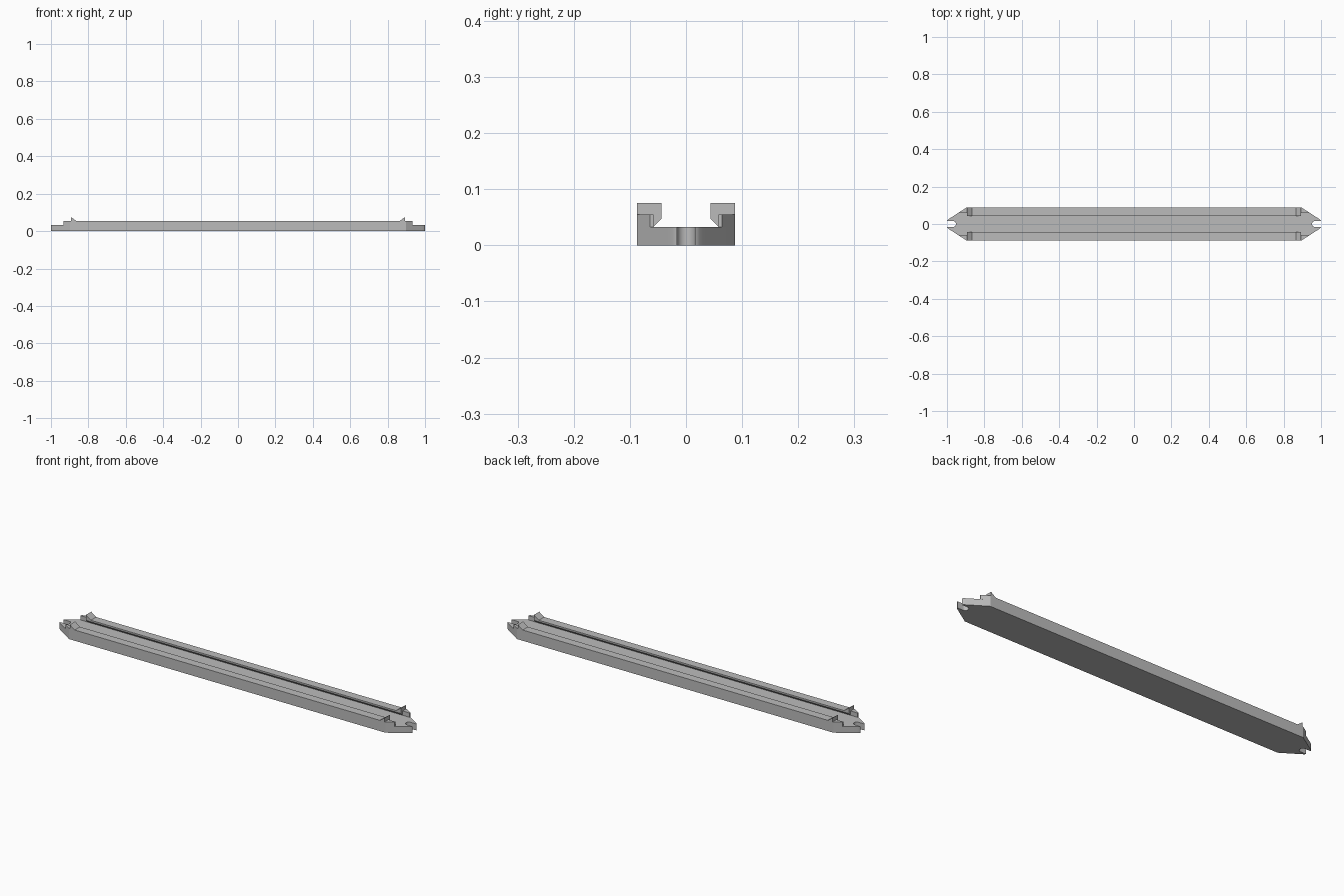
import bpy, bmesh, math
from mathutils import Vector

cube = bpy.data.objects.get("Cube")
if cube:
    bpy.data.objects.remove(cube)

mat = bpy.data.materials.new("plain grey")
mat.use_nodes = True
GREY = (0.5, 0.5, 0.5, 1)
mat.diffuse_color = GREY
mat.node_tree.nodes["Principled BSDF"].inputs["Base Color"].default_value = GREY

HALF_W, FLOOR, TOP, TOOTH_TOP = 0.087, 0.033, 0.055, 0.075
LIP_END, TAPER, STEP = 0.893, 0.897, 0.933
LIP_IN, WALL_IN, SLOT = 0.044, 0.058, 0.016


def prism(name, points, offset):
    """Extrude a closed outline of 3D points along an offset."""
    bm = bmesh.new()
    face = bm.faces.new([bm.verts.new(p) for p in points])
    res = bmesh.ops.extrude_face_region(bm, geom=[face])
    moved = [v for v in res["geom"] if isinstance(v, bmesh.types.BMVert)]
    bmesh.ops.translate(bm, vec=Vector(offset), verts=moved)
    bmesh.ops.recalc_face_normals(bm, faces=bm.faces)
    mesh = bpy.data.meshes.new(name)
    bm.to_mesh(mesh)
    bm.free()
    mesh.materials.append(mat)
    obj = bpy.data.objects.new(name, mesh)
    bpy.context.collection.objects.link(obj)
    return obj


# Base plate: tapered ends with rounded tips and an open round slot
tip = [(TAPER, HALF_W), (0.976, 0.036), (0.985, 0.030),
       (0.993, 0.0245), (0.998, 0.020), (1.0, SLOT)]
arc = [(0.968 - SLOT * math.sin(a), SLOT * math.cos(a))
       for a in (math.pi * i / 16 for i in range(17))]
right_end = tip + arc + [(x, -y) for x, y in reversed(tip)]
outline = right_end + [(-x, -y) for x, y in right_end]
base = prism("base_plate", [(x, y, 0) for x, y in outline], (0, 0, FLOOR))

# Rails with an overhanging, chamfered lip
section = [(HALF_W, FLOOR), (HALF_W, TOP), (LIP_IN, TOP),
           (LIP_IN, 0.047), (WALL_IN, FLOOR)]
for side, s in (("front", -1), ("back", 1)):
    prism(side + "_rail", [(-LIP_END, s * y, z) for y, z in section],
          (2 * LIP_END, 0, 0))
    for end, e in (("left", 1), ("right", -1)):
        # Tapered rail end beyond the lip
        block = [(LIP_END, HALF_W), (TAPER, HALF_W), (STEP, 0.064),
                 (STEP, WALL_IN), (LIP_END, WALL_IN)]
        prism(f"{side}_{end}_rail_end",
              [(e * x, s * y, FLOOR) for x, y in block], (0, 0, TOP - FLOOR))
        # Wedge-shaped stop tooth on top of the rail
        wedge = [(0.865, TOP), (LIP_END, TOOTH_TOP), (LIP_END, TOP)]
        prism(f"{side}_{end}_stop_tooth",
              [(e * x, s * LIP_IN, z) for x, z in wedge],
              (0, s * (HALF_W - LIP_IN), 0))

# Smooth the rounded tips and slots, keeping hard edges sharp
bpy.ops.object.select_all(action="DESELECT")
base.select_set(True)
bpy.context.view_layer.objects.active = base
bpy.ops.object.shade_smooth_by_angle(angle=math.radians(25))
